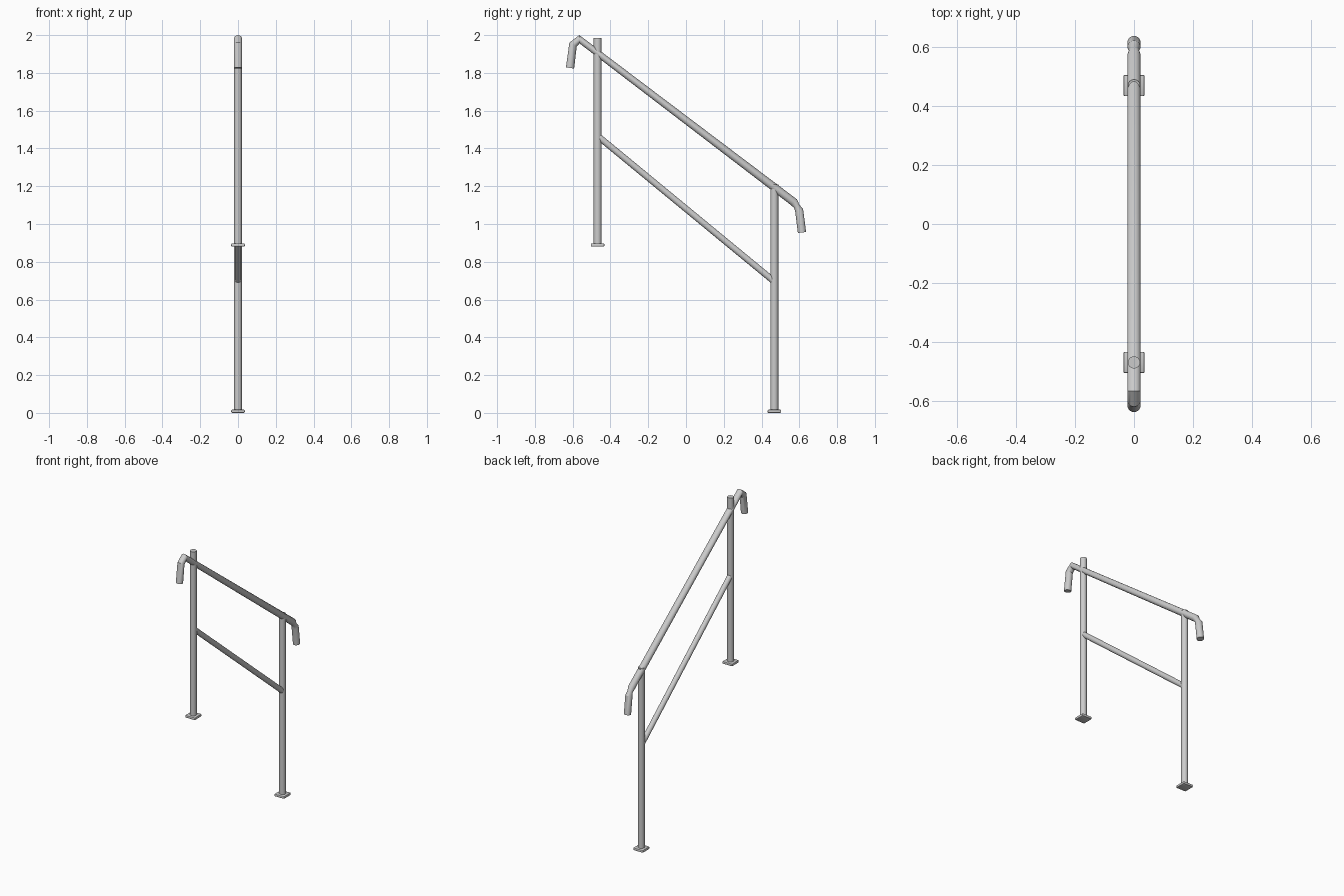
import bpy, bmesh, math
from mathutils import Vector

if "Cube" in bpy.data.objects:
    bpy.data.objects.remove(bpy.data.objects["Cube"])

SIDES = 24


def tube(name, path, radius):
    """Capped round tube along (y, z, radius scale) points in the x = 0 plane."""
    pts = [Vector((0, p[0], p[1])) for p in path]
    scale = [p[2] if len(p) > 2 else 1 for p in path]
    side = Vector((1, 0, 0))
    bm = bmesh.new()
    rings = []
    for i, p in enumerate(pts):
        t = Vector()
        if i > 0:
            t += (p - pts[i - 1]).normalized()
        if i < len(pts) - 1:
            t += (pts[i + 1] - p).normalized()
        n = t.normalized().cross(side)
        r = radius * scale[i]
        rings.append([bm.verts.new(p + r * (math.cos(a) * side + math.sin(a) * n))
                      for a in (2 * math.pi * k / SIDES for k in range(SIDES))])
    for a, b in zip(rings, rings[1:]):
        for k in range(SIDES):
            j = (k + 1) % SIDES
            bm.faces.new((a[k], a[j], b[j], b[k]))
    bm.faces.new(rings[0])
    bm.faces.new(rings[-1])
    bmesh.ops.recalc_face_normals(bm, faces=bm.faces)
    return finish(name, bm)


def base_plate(name, y, z):
    """Thin square foot with softened edges, resting on z."""
    bm = bmesh.new()
    bmesh.ops.create_cube(bm, size=1)
    bmesh.ops.scale(bm, vec=(0.072, 0.072, 0.017), verts=bm.verts)
    bmesh.ops.bevel(bm, geom=bm.edges[:], offset=0.005, segments=2,
                    profile=0.5, affect='EDGES')
    bmesh.ops.translate(bm, vec=(0, y, z + 0.0085), verts=bm.verts)
    return finish(name, bm)


def finish(name, bm):
    mesh = bpy.data.meshes.new(name)
    bm.to_mesh(mesh)
    bm.free()
    obj = bpy.data.objects.new(name, mesh)
    bpy.context.collection.objects.link(obj)
    bpy.ops.object.select_all(action='DESELECT')
    obj.select_set(True)
    bpy.context.view_layer.objects.active = obj
    bpy.ops.object.shade_smooth_by_angle(angle=math.radians(30))
    return obj


# posts with their feet
for label, y, bottom, top in (("upper", -0.468, 0.88, 1.985),
                              ("lower", 0.468, 0.0, 1.21)):
    tube(label + "_post", [(y, bottom + 0.005), (y, top)], 0.0205)
    base_plate(label + "_base_plate", y, bottom)

# handrail with both ends bent down, the lower bend slightly pinched
tube("handrail", [(-0.614, 1.826), (-0.598, 1.95), (-0.564, 1.978),
                  (0.572, 1.115), (0.586, 1.094, 0.75), (0.599, 1.072),
                  (0.614, 0.955)], 0.022)

# thinner middle rail between the posts
tube("middle_rail", [(-0.462, 1.461), (0.462, 0.70)], 0.017)
